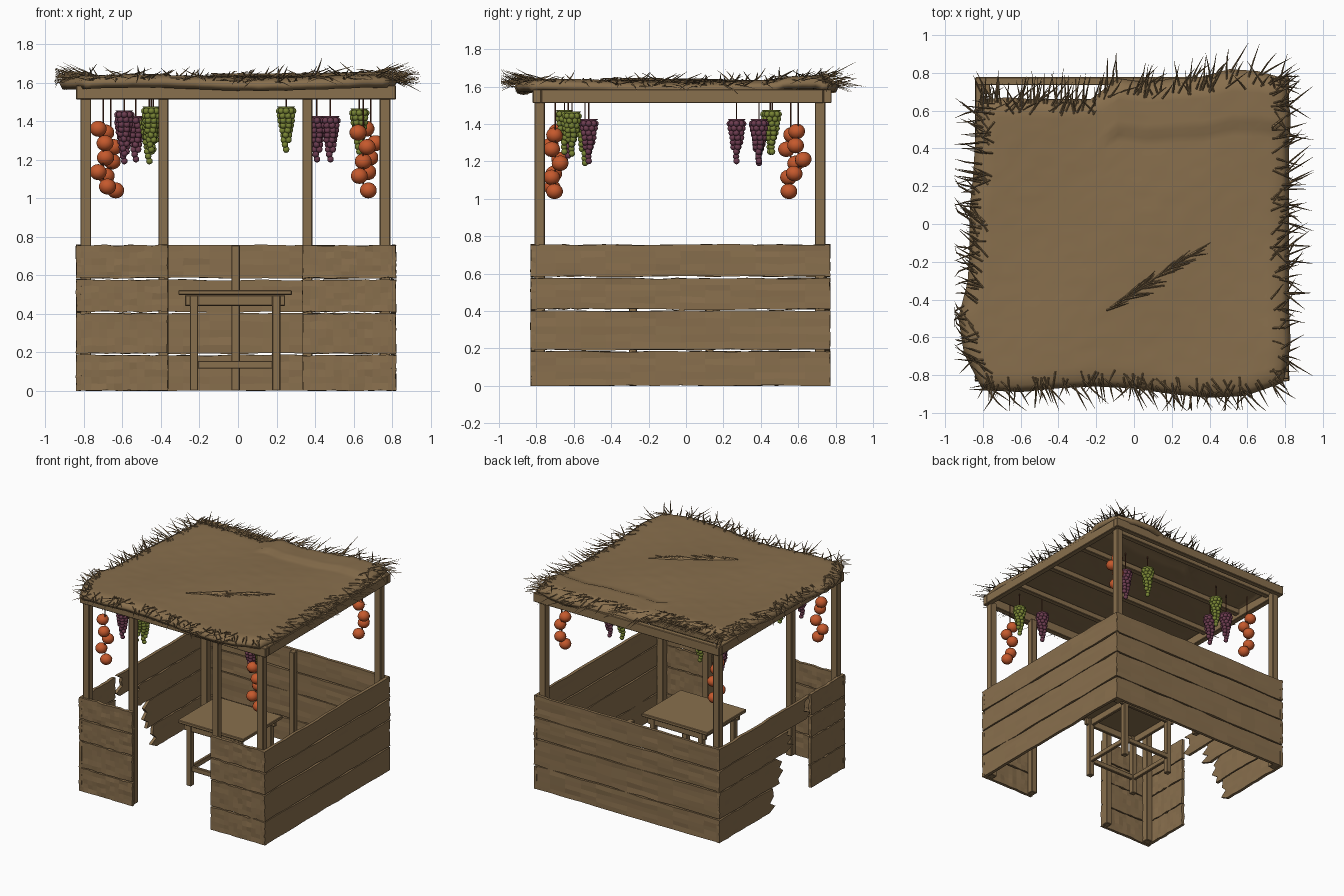
import bpy, bmesh, math, random
from mathutils import Vector, Matrix

random.seed(7)
if "Cube" in bpy.data.objects:
    bpy.data.objects.remove(bpy.data.objects["Cube"], do_unlink=True)


def material(name, color):
    m = bpy.data.materials.new(name)
    m.use_nodes = True
    m.diffuse_color = (*color, 1)
    m.node_tree.nodes["Principled BSDF"].inputs["Base Color"].default_value = (*color, 1)
    return m


WOOD = material("brown wood", (0.25, 0.16, 0.075))
STRAW = material("brown straw", (0.245, 0.157, 0.073))
ORANGE = material("orange gourd", (0.56, 0.10, 0.026))
PURPLE = material("purple grape", (0.15, 0.045, 0.078))
GREEN = material("green grape", (0.19, 0.235, 0.035))
CORD = material("dark cord", (0.13, 0.04, 0.02))


def finish(bm, name, mat, smooth=False):
    mesh = bpy.data.meshes.new(name)
    bm.to_mesh(mesh)
    bm.free()
    mesh.materials.append(mat)
    for p in mesh.polygons:
        p.use_smooth = smooth
    ob = bpy.data.objects.new(name, mesh)
    bpy.context.collection.objects.link(ob)
    return ob


def box(name, x, y, z):
    """Square timber spanning the given ranges, edges lightly worn."""
    bm = bmesh.new()
    bmesh.ops.create_cube(bm, size=1)
    for v in bm.verts:
        v.co = [r[0] + (c + 0.5) * (r[1] - r[0]) for r, c in zip((x, y, z), v.co)]
    ob = finish(bm, name, WOOD)
    bev = ob.modifiers.new("worn edges", "BEVEL")
    bev.width = 0.004
    return ob


def plank(name, axis, start, end, depth, z, broken=False):
    """Rough wall board running along x or y; a broken one has a torn start."""
    bm = bmesh.new()
    bmesh.ops.create_grid(bm, x_segments=12, y_segments=5, size=0.5)
    for v in bm.verts:
        a, b = v.co.x + 0.5, v.co.y + 0.5
        along = start + a * (end - start) + random.uniform(-0.003, 0.003)
        if broken and a < 0.01:
            along += random.uniform(-0.06, 0.05)
        up = z[0] + b * (z[1] - z[0]) + random.uniform(-0.004, 0.004)
        out = depth + random.uniform(-0.003, 0.003)
        v.co = (along, out, max(up, 0)) if axis == "x" else (out, along, max(up, 0))
    ob = finish(bm, name, WOOD)
    sol = ob.modifiers.new("thickness", "SOLIDIFY")
    sol.thickness, sol.offset = 0.024, 0


# Plank walls, four courses each
COURSES = [(0, 0.185), (0.193, 0.402), (0.41, 0.575), (0.585, 0.755)]
TORN = [0.09, 0.0, -0.12, -0.34]
for i, z in enumerate(COURSES):
    plank(f"front_right_plank_{i}", "x", -0.84, -0.365, -0.817, z)
    plank(f"front_left_plank_{i}", "x", 0.335, 0.82, -0.817, z)
    plank(f"back_plank_{i}", "x", -0.835, 0.815, 0.757, z)
    plank(f"left_wall_plank_{i}", "y", -0.83, 0.77, 0.807, z)
    plank(f"right_wall_front_plank_{i}", "y", -0.83, -0.4, -0.827, z)
    plank(f"right_wall_back_plank_{i}", "y", TORN[i], 0.77, -0.827, z, True)

# Posts
for side, x in (("right", -0.79), ("left", 0.763)):
    for end, y in (("front", -0.783), ("back", 0.717)):
        box(f"{end}_{side}_post", (x - 0.028, x + 0.028), (y - 0.028, y + 0.028), (0.005, 1.53))
for side, x in (("right", -0.388), ("left", 0.36)):
    box(f"door_{side}_post", (x - 0.026, x + 0.026), (-0.808, -0.755), (0.005, 1.53))
box("back_wall_stud", (-0.035, 0.01), (0.70, 0.745), (0, 0.755))

# Roof frame and joists
ZB = (1.512, 1.585)
for name, y in (("front", (-0.82, -0.775)), ("back", (0.735, 0.778))):
    box(f"{name}_roof_beam", (-0.84, 0.82), y, ZB)
for name, x in (("right", (-0.84, -0.795)), ("left", (0.775, 0.82))):
    box(f"{name}_roof_beam", x, (-0.775, 0.735), ZB)
for i, y in enumerate((-0.48, -0.1, 0.28, 0.64)):
    box(f"roof_joist_{i}", (-0.8, 0.78), (y - 0.022, y + 0.022), (1.54, 1.585))

# Table
box("table_top", (-0.31, 0.28), (-0.33, 0.17), (0.497, 0.522))
for i, y in enumerate((-0.30, 0.12)):
    box(f"table_apron_{i}", (-0.275, 0.245), (y, y + 0.025), (0.44, 0.497))
    box(f"table_long_brace_{i}", (-0.21, 0.18), (y + 0.01, y + 0.035), (0.115, 0.155))
for i, x in enumerate((-0.25, 0.177)):
    box(f"table_side_apron_{i}", (x, x + 0.025), (-0.28, 0.13), (0.44, 0.497))
    box(f"table_side_brace_{i}", (x + 0.01, x + 0.035), (-0.27, 0.12), (0.115, 0.155))
    for j, y in enumerate((-0.305, 0.105)):
        box(f"table_leg_{i}{j}", (x, x + 0.043), (y, y + 0.043), (0, 0.497))


# Thatch outline, each edge as evenly spaced offsets
def sample(values, t):
    f = min(max(t, 0), 0.9999) * (len(values) - 1)
    i = int(f)
    return values[i] + (f - i) * (values[i + 1] - values[i])


LEFT = [-0.80, -0.90, -0.93, -0.88, -0.87, -0.87, -0.85, -0.84, -0.82]
RIGHT = [0.79, 0.83, 0.82, 0.82, 0.82, 0.82, 0.82, 0.83, 0.80]
FRONT = [-0.88, -0.89, -0.87, -0.86, -0.87, -0.90, -0.92, -0.91, -0.84]
BACK = [0.66, 0.67, 0.66, 0.66, 0.66, 0.77, 0.75, 0.77, 0.78, 0.82, 0.81, 0.77]


def roof_point(u, v):
    x = sample(LEFT, v) + u * (sample(RIGHT, v) - sample(LEFT, v))
    y = sample(FRONT, u) + v * (sample(BACK, u) - sample(FRONT, u))
    rim = min(u, v, 1 - u, 1 - v)
    z = 1.632 + 0.009 * math.sin(5 * x + 1) * math.cos(4 * y)
    if u > 0.42 and 0.82 < v < 0.97:
        z += 0.016
    return Vector((x, y, z - 0.03 * max(0, 1 - rim / 0.035)))


bm = bmesh.new()
bmesh.ops.create_grid(bm, x_segments=44, y_segments=44, size=0.5)
for v in bm.verts:
    v.co = roof_point(v.co.x + 0.5, v.co.y + 0.5)
    v.co.z += random.uniform(-0.002, 0.002)
thatch = finish(bm, "thatch_roof", STRAW, True)
sol = thatch.modifiers.new("thickness", "SOLIDIFY")
sol.thickness, sol.offset = 0.042, -1


# Loose straw: bent, tapering three-sided blades
def blade(bm, root, direction, length, droop):
    d = direction.normalized()
    side = d.cross(Vector((0, 0, 1))).normalized()
    up = side.cross(d)
    rings = []
    for t, w in ((0, 0.005), (0.5, 0.004), (1, 0.0006)):
        c = root + d * length * t + Vector((0, 0, -droop * t * t)) + side * droop * t * t * 0.5
        c.x, c.y = max(-0.95, min(0.95, c.x)), max(-0.99, min(0.99, c.y))
        rings.append([bm.verts.new(c + o * w) for o in (side, -side, up)])
    for a, b in zip(rings, rings[1:]):
        for k in range(3):
            n = (k + 1) % 3
            bm.faces.new((a[k], a[n], b[n], b[k]))


bm = bmesh.new()
for edge, outward in (("front", (0, -1)), ("back", (0, 1)), ("right", (-1, 0)), ("left", (1, 0))):
    for i in range(110):
        t, inset = random.random(), random.uniform(0.005, 0.06)
        u, v = {"front": (t, inset), "back": (t, 1 - inset),
                "right": (inset, t), "left": (1 - inset, t)}[edge]
        lean = random.gauss(0.35, 0.6)
        d = Vector((outward[0] + abs(outward[1]) * lean,
                    outward[1] + abs(outward[0]) * lean, random.uniform(-0.15, 0.5)))
        blade(bm, roof_point(u, v), d, random.uniform(0.07, 0.19), random.uniform(-0.02, 0.04))
# Sparse straw bridging the bare back corner
for i in range(36):
    root = roof_point(random.uniform(0.02, 0.42), 0.985)
    blade(bm, root, Vector((random.gauss(0, 0.12), 1, 0.1)), random.uniform(0.08, 0.2), 0.02)
# Tuft lying on the roof
for i in range(60):
    t = random.random()
    root = Vector((-0.15 + 0.45 * t, -0.46 + 0.3 * t, 1.637))
    d = Vector((1, random.uniform(0.1, 1.1), random.uniform(0, 0.15)))
    blade(bm, root, d, random.uniform(0.07, 0.15), 0.005)
finish(bm, "loose_straw", STRAW)


# Hanging produce
def cord(name, x, y, z0, z1):
    bm = bmesh.new()
    bmesh.ops.create_cone(bm, segments=5, radius1=0.004, radius2=0.004, depth=z1 - z0,
                          matrix=Matrix.Translation((x, y, (z0 + z1) / 2)))
    finish(bm, name, CORD)


def gourd_string(name, x, y, top, count):
    bm = bmesh.new()
    for i in range(count):
        a = i * 2.3 + x * 5
        place = Vector((x + 0.027 * math.cos(a), y + 0.027 * math.sin(a), top - 0.04 - i * 0.075))
        shape = Matrix.Diagonal((1, 1, 0.92, 1))
        tilt = Matrix.Rotation(random.uniform(-0.4, 0.4), 4, "X")
        bmesh.ops.create_uvsphere(bm, u_segments=14, v_segments=9, radius=0.045,
                                  matrix=Matrix.Translation(place) @ tilt @ shape)
    finish(bm, name, ORANGE, True)
    cord(name + "_cord", x, y, top - count * 0.07, 1.53)


for i, spot in enumerate(((-0.70, -0.70, 1.40, 5), (0.65, -0.70, 1.38, 5),
                          (0.69, 0.60, 1.40, 4), (-0.66, 0.56, 1.38, 5))):
    gourd_string(f"gourd_string_{i}", *spot)


def grape_bunch(name, x, y, top, mat):
    bm = bmesh.new()
    for row in range(9):
        t = row / 8
        r = 0.036 * (1 - t) ** 0.8
        n = max(1, round(8 * (1 - t)))
        for k in range(n):
            a = math.tau * k / n + row * 0.5
            place = (x + r * math.cos(a), y + r * math.sin(a), top - 0.018 - t * 0.2)
            bmesh.ops.create_icosphere(bm, subdivisions=2, radius=0.0175,
                                       matrix=Matrix.Translation(place))
    # Ragged leafy cap
    bmesh.ops.create_cone(bm, cap_ends=True, segments=9, radius1=0.03, radius2=0.05, depth=0.016,
                          matrix=Matrix.Translation((x, y, top - 0.002)))
    finish(bm, name, mat, True)
    cord(name + "_stem", x, y, top - 0.01, 1.59)


for i, (x, y, top) in enumerate(((-0.59, -0.63, 1.45), (-0.53, 0.27, 1.42), (-0.59, 0.39, 1.41),
                                 (0.41, 0.39, 1.42), (0.48, -0.52, 1.42))):
    grape_bunch(f"purple_grapes_{i}", x, y, top, PURPLE)
for i, (x, y, top) in enumerate(((-0.46, -0.54, 1.41), (-0.45, -0.65, 1.47), (-0.44, 0.45, 1.47),
                                 (0.25, 0.46, 1.47), (0.63, -0.61, 1.46))):
    grape_bunch(f"green_grapes_{i}", x, y, top, GREEN)
